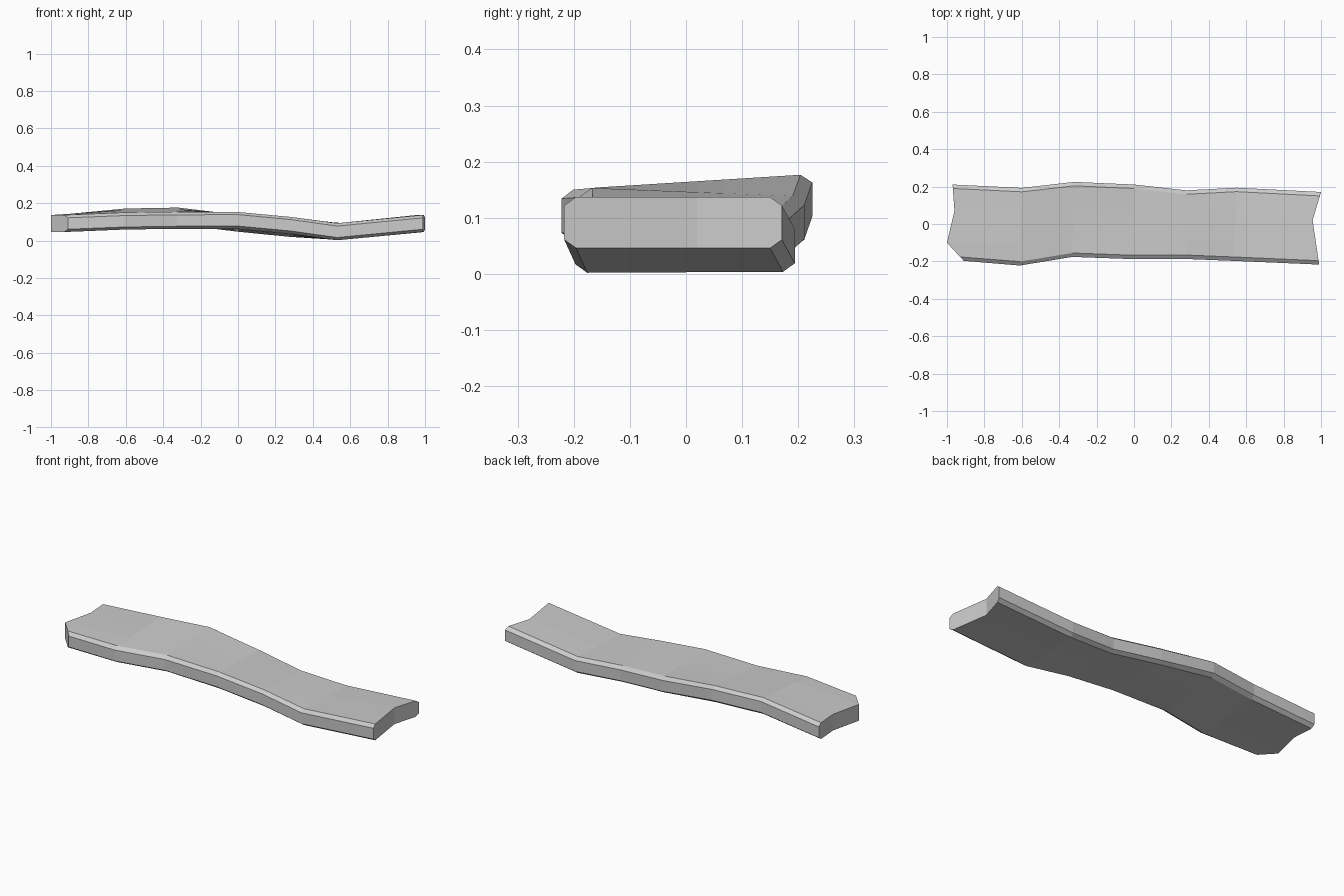
import bpy, bmesh

if "Cube" in bpy.data.objects:
    bpy.data.objects.remove(bpy.data.objects["Cube"])

# Stations along the plank: (x, y, top z) for the front and back edges
front = [(-.91, -.197, .137), (-.61, -.222, .149), (-.33, -.176, .153), (0, -.188, .154),
         (.28, -.187, .128), (.53, -.197, .093), (.99, -.217, .137)]
back = [(-.97, .211, .137), (-.60, .193, .173), (-.32, .225, .178), (0, .211, .138),
        (.28, .18, .110), (.55, .194, .095), (1.0, .171, .137)]
# Broken end outlines, front to back (x, y)
left_end = [(-.91, -.197), (-1.0, -.10), (-.96, .07), (-.97, .211)]
right_end = [(.99, -.217), (.955, .02), (1.0, .171)]
THICK, CUT_Y, CUT_Z = .091, .021, .015


def x_on(line, y):
    for (xa, ya), (xb, yb) in zip(line, line[1:]):
        if y <= yb + 1e-6:
            return xa + (xb - xa) * (y - ya) / (yb - ya)
    return line[-1][0]


def add_plank():
    bm = bmesh.new()
    rings = []
    last = len(front) - 1
    for i, (f, b) in enumerate(zip(front, back)):
        # Columns across the plank: bevelled edges plus inner points
        ys = [f[1], f[1] + CUT_Y, -.10, .02, .07, b[1] - CUT_Y, b[1]]
        line = left_end if i == 0 else right_end if i == last else [f[:2], b[:2]]
        top, low = [], []
        for k, y in enumerate(ys):
            t = (y - f[1]) / (b[1] - f[1])
            z = f[2] + (b[2] - f[2]) * t
            cut = CUT_Z if k in (0, len(ys) - 1) else 0
            x = x_on(line, y)
            top.append(bm.verts.new((x, y, z - cut)))
            low.append(bm.verts.new((x, y, z - THICK + cut)))
        rings.append((top, low))
    # Top, underside and long sides
    for a, b in zip(rings, rings[1:]):
        loop_a, loop_b = a[0] + a[1][::-1], b[0] + b[1][::-1]
        n = len(loop_a)
        for k in range(n):
            j = (k + 1) % n
            bm.faces.new((loop_a[k], loop_b[k], loop_b[j], loop_a[j]))
    # Jagged ends
    for top, low in (rings[0], rings[-1]):
        for k in range(len(top) - 1):
            bm.faces.new((top[k], top[k + 1], low[k + 1], low[k]))
    bmesh.ops.recalc_face_normals(bm, faces=bm.faces)
    mesh = bpy.data.meshes.new("plank")
    bm.to_mesh(mesh)
    bm.free()
    bpy.context.collection.objects.link(bpy.data.objects.new("plank", mesh))


add_plank()
